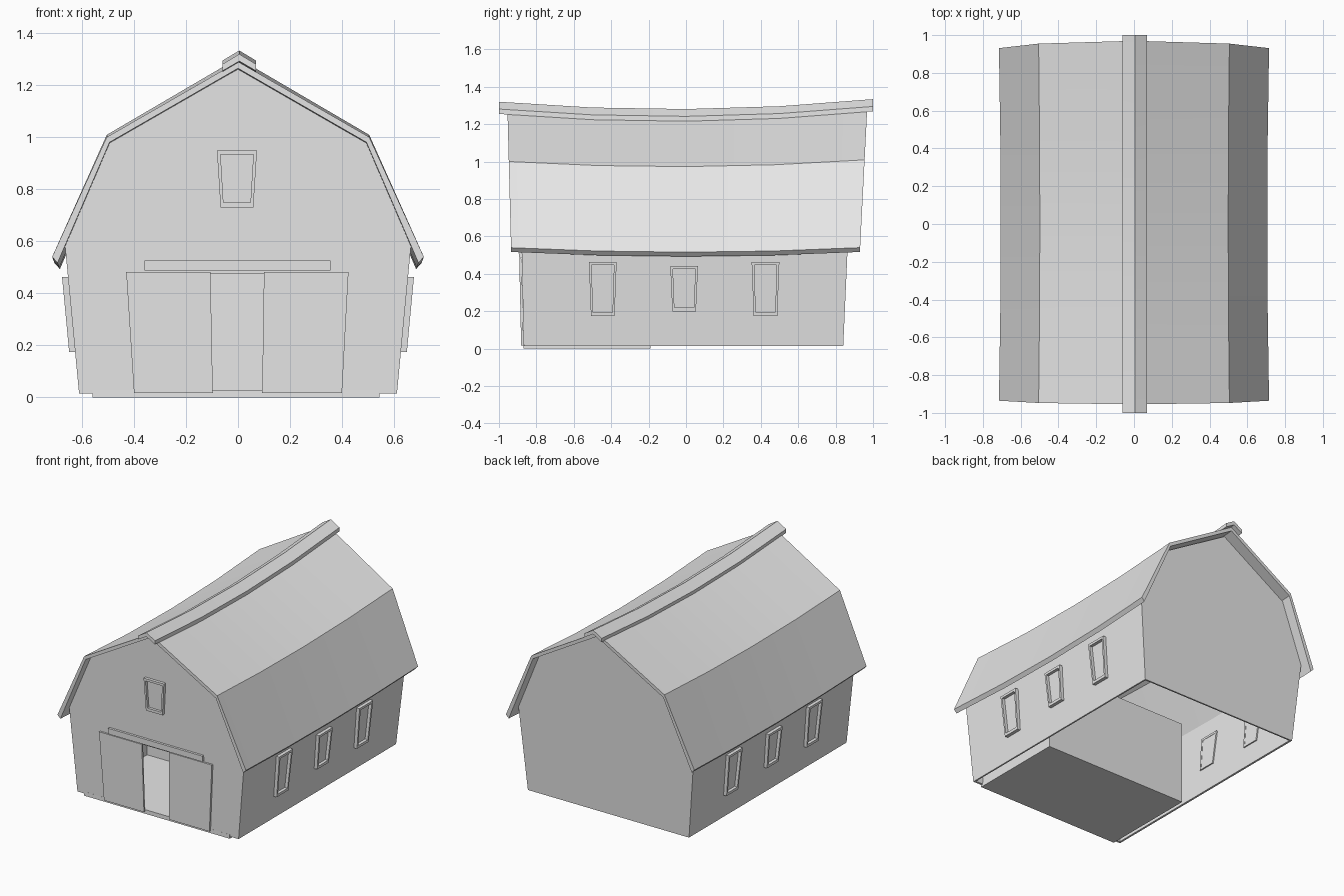
import bpy, bmesh

if "Cube" in bpy.data.objects:
    bpy.data.objects.remove(bpy.data.objects["Cube"])

grey = bpy.data.materials.new("plain_grey")
grey.diffuse_color = (0.8, 0.8, 0.8, 1)
grey.use_nodes = True
grey.node_tree.nodes["Principled BSDF"].inputs["Base Color"].default_value = grey.diffuse_color


def finish(name, verts, faces, smooth=False):
    me = bpy.data.meshes.new(name)
    me.from_pydata(verts, [], faces)
    bm = bmesh.new()
    bm.from_mesh(me)
    bmesh.ops.recalc_face_normals(bm, faces=bm.faces)
    bm.to_mesh(me)
    bm.free()
    me.materials.append(grey)
    ob = bpy.data.objects.new(name, me)
    bpy.context.collection.objects.link(ob)
    if smooth:
        bpy.context.view_layer.objects.active = ob
        ob.select_set(True)
        bpy.ops.object.shade_smooth_by_angle(angle=0.5)
        ob.select_set(False)
    return ob


def loft(name, rings, closed=False, smooth=False):
    """Skin between rings of points; cap the ends, or join last to first."""
    n, m = len(rings[0]), len(rings)
    verts = [p for r in rings for p in r]
    faces = []
    for i in range(m if closed else m - 1):
        a, b = i * n, ((i + 1) % m) * n
        faces += [(a + k, a + (k + 1) % n, b + (k + 1) % n, b + k) for k in range(n)]
    if not closed:
        faces += [tuple(range(n)), tuple(range((m - 1) * n, m * n))]
    return finish(name, verts, faces, smooth)


# The walls lean outward with height; d is the distance out from the wall
def front(u, z, d=0):
    return (u, -0.867 - 0.022 * z - d, z)


def back(u, z):
    return (u, 0.84 + 0.045 * z, z)


def side_x(z):
    return 0.61 + 0.095 * z


def side(s):
    return lambda u, z, d=0: (s * (side_x(z) + d), u, z)


def plate(name, outline, place, d0, d1):
    return loft(name, [[place(u, z, d) for u, z in outline] for d in (d0, d1)])


def quad(c, top, bottom, z0, z1):
    return [(c - bottom, z0), (c + bottom, z0), (c + top, z1), (c - top, z1)]


def window_frame(name, c, top, bottom, z0, z1, place, depth):
    outer = quad(c, top, bottom, z0, z1)
    inner = quad(c, top - 0.014, bottom - 0.011, z0 + 0.019, z1 - 0.016)
    loft(name, [[place(u, z, d) for u, z in o] for o, d in
                ((outer, -0.02), (outer, depth), (inner, depth), (inner, -0.02))], closed=True)
    plate(name + "_pane", inner, place, -0.018, 0.002)


# Wall shell, open underneath, with a notch for the doorway
Z0, ZE = 0.015, 0.59
gable = [(side_x(Z0), Z0), (side_x(ZE), ZE), (0.498, 0.978), (0, 1.268),
         (-0.498, 0.978), (-side_x(ZE), ZE), (-side_x(Z0), Z0)]
door_gap = [(-0.13, Z0), (-0.13, 0.475), (0.13, 0.475), (0.13, Z0)]
verts = [front(*p) for p in gable + door_gap] + [back(*p) for p in gable]
walls = finish("barn_walls", verts, [tuple(range(11)), tuple(range(11, 18)),
                                     (0, 1, 12, 11), (5, 6, 17, 16)])
mod = walls.modifiers.new("thickness", "SOLIDIFY")
mod.thickness = 0.018
mod.offset = -1

# Sagging gambrel roof
roof_profile = [(-0.715, 0.54), (-0.505, 1.005), (0, 1.298), (0.505, 1.005), (0.715, 0.54),
                (0.694, 0.517), (0.494, 0.985), (0, 1.272), (-0.494, 0.985), (-0.694, 0.517)]
rings = []
for t in (-1, -0.5, 0, 0.5, 1):
    ring = []
    for x, z in roof_profile:
        h = (z - 0.52) / 0.78
        y = t * (0.935 + 0.02 * h) if t < 0 else t * (0.93 + 0.04 * h)
        sag = (1 - t * t) * (0.024 + 0.02 * h * h)
        ring.append((x * (1 - 0.013 * (1 - t * t)), y, z - sag + 0.007 * t * h))
    rings.append(ring)
loft("roof", rings, smooth=True)

# Ridge cap following the sag
cap_profile = [(-0.06, 1.288), (0.005, 1.327), (0.07, 1.288),
               (0.07, 1.262), (0.005, 1.3), (-0.06, 1.262)]
loft("ridge_cap", [[(x, t, z - 0.046 * (1 - t * t) + 0.007 * t) for x, z in cap_profile]
                   for t in (-1, -0.5, 0, 0.5, 1)], smooth=True)

# Sliding doors and their rail
plate("left_door", [(-0.40, 0.016), (-0.097, 0.016), (-0.106, 0.482), (-0.43, 0.482)],
      front, 0.001, 0.014)
plate("right_door", [(0.093, 0.016), (0.40, 0.016), (0.425, 0.482), (0.1, 0.482)],
      front, 0.001, 0.014)
plate("door_rail", [(-0.36, 0.487), (0.355, 0.487), (0.355, 0.526), (-0.36, 0.526)],
      front, -0.005, 0.016)

# Windows
window_frame("loft_window", -0.004, 0.077, 0.063, 0.73, 0.95, front, 0.02)
for s, label in ((1, "right"), (-1, "left")):
    for i, (c, z0, z1) in enumerate(((-0.445, 0.175, 0.462), (-0.01, 0.2, 0.442),
                                     (0.425, 0.175, 0.462))):
        window_frame(f"{label}_window_{i + 1}", c, 0.074, 0.063, z0, z1, side(s), 0.023)


# Room behind the doors: floor, back, sides and ceiling
def box(name, x0, x1, y0, y1, z0, z1):
    loft(name, [[(x0, y0, z), (x1, y0, z), (x1, y1, z), (x0, y1, z)] for z in (z0, z1)])


box("room_floor", -0.56, 0.545, -0.868, -0.19, 0, 0.028)
box("room_back", -0.56, 0.545, -0.2, -0.19, 0.028, 0.575)
box("room_left", -0.56, -0.55, -0.85, -0.2, 0.028, 0.575)
box("room_right", 0.535, 0.545, -0.85, -0.2, 0.028, 0.575)
box("room_ceiling", -0.55, 0.535, -0.85, -0.2, 0.565, 0.575)
